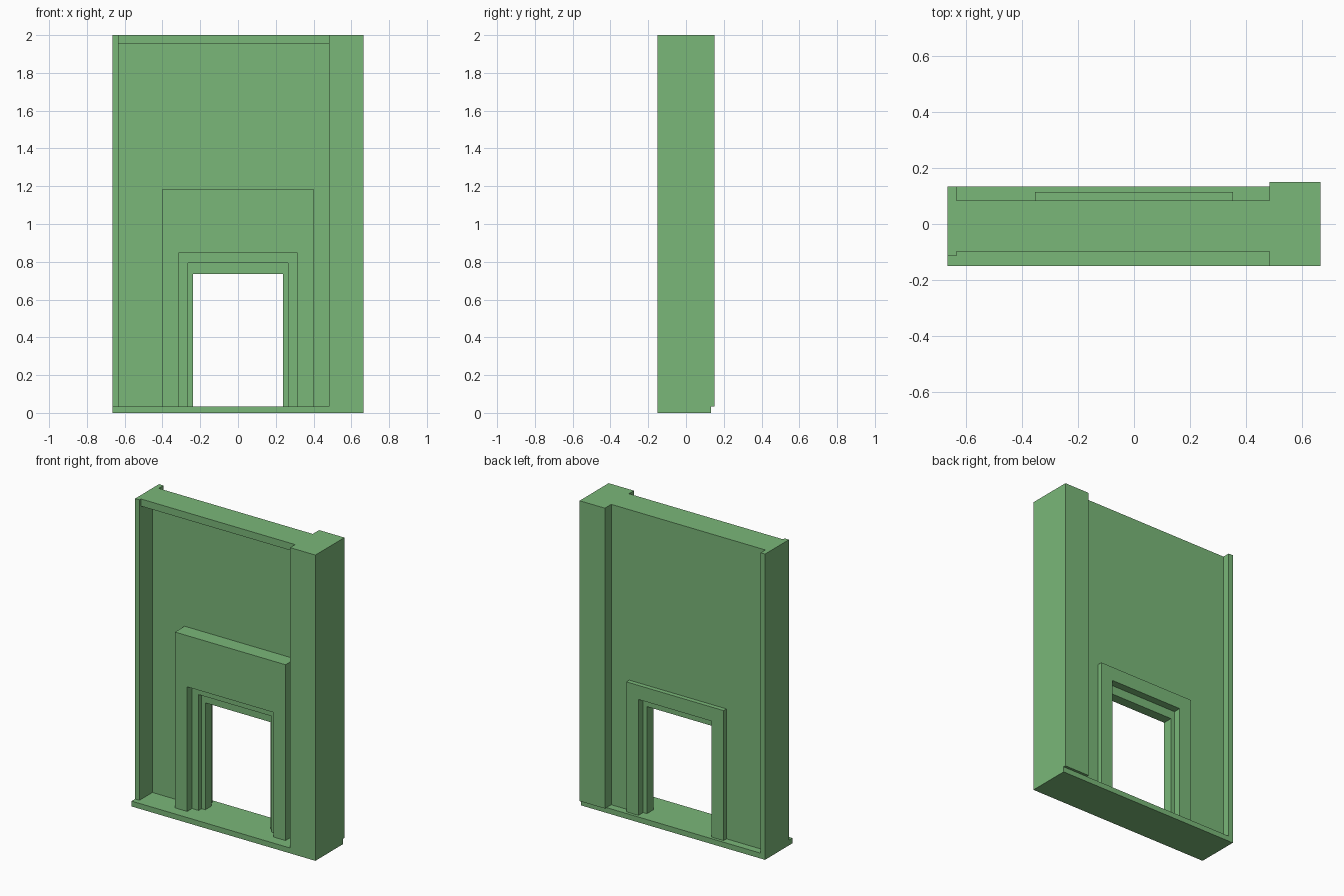
import bpy
import bmesh

cube = bpy.data.objects.get("Cube")
if cube:
    bpy.data.objects.remove(cube, do_unlink=True)

green = bpy.data.materials.new("soft green")
green.use_nodes = True
colour = (0.195, 0.475, 0.19, 1)
green.diffuse_color = colour
green.node_tree.nodes["Principled BSDF"].inputs["Base Color"].default_value = colour

FLOOR, TOP = 0.035, 2.0
SIDE, DEPTH = 0.665, 0.15


def prism(name, outline, y0, y1):
    """Extrude an x-z outline from y0 back to y1."""
    bm = bmesh.new()
    face = bm.faces.new([bm.verts.new((x, y0, z)) for x, z in outline])
    grown = bmesh.ops.extrude_face_region(bm, geom=[face])["geom"]
    moved = [v for v in grown if isinstance(v, bmesh.types.BMVert)]
    bmesh.ops.translate(bm, verts=moved, vec=(0, y1 - y0, 0))
    bmesh.ops.recalc_face_normals(bm, faces=bm.faces)
    mesh = bpy.data.meshes.new(name)
    bm.to_mesh(mesh)
    bm.free()
    mesh.materials.append(green)
    obj = bpy.data.objects.new(name, mesh)
    bpy.context.collection.objects.link(obj)
    return obj


def block(name, x0, x1, y0, y1, z0, z1):
    return prism(name, [(x0, z0), (x1, z0), (x1, z1), (x0, z1)], y0, y1)


def arch(name, x0, x1, top, half, head, y0, y1):
    """Panel standing on the floor with a square doorway through it."""
    outline = [(x0, FLOOR), (x0, top), (x1, top), (x1, FLOOR),
               (half, FLOOR), (half, head), (-half, head), (-half, FLOOR)]
    return prism(name, outline, y0, y1)


# Structure around the wall
post_x, pillar_x = -0.633, 0.482
block("floor_slab", -SIDE, SIDE, -DEPTH, 0.133, 0, FLOOR)
block("corner_pillar", pillar_x, SIDE, -DEPTH, DEPTH, FLOOR, TOP)
block("edge_post", -SIDE, post_x, -0.114, 0.133, FLOOR, TOP)
block("top_lintel", post_x, pillar_x, -0.098, 0.02, 1.953, TOP)

# Wall and stepped doorway
arch("wall", post_x, pillar_x, TOP, 0.312, 0.85, 0.02, 0.084)
arch("front_surround", -0.4, 0.4, 1.185, 0.312, 0.85, -0.08, 0.02)
arch("outer_door_frame", -0.312, 0.312, 0.85, 0.264, 0.793, -0.03, 0.0)
arch("inner_door_frame", -0.312, 0.312, 0.85, 0.237, 0.735, 0.0, 0.065)
arch("back_surround", -0.352, 0.352, 0.885, 0.264, 0.793, 0.065, 0.114)
